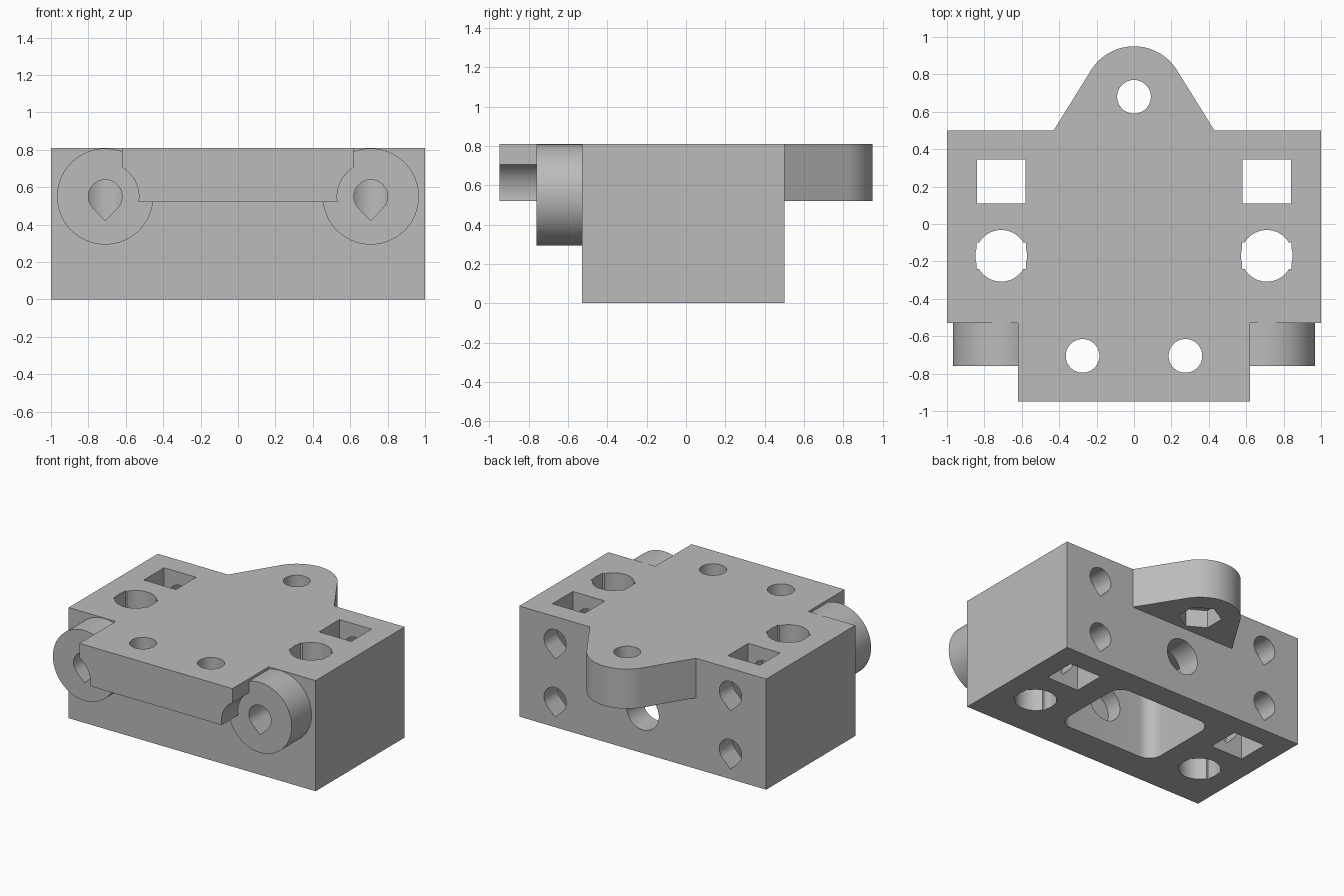
import bpy
import bmesh
from math import sin, cos, pi, radians, atan2, acos, hypot

cube = bpy.data.objects.get("Cube")
if cube:
    bpy.data.objects.remove(cube, do_unlink=True)

grey = bpy.data.materials.new("plain_grey")
grey.use_nodes = True
colour = (0.5, 0.5, 0.5, 1)
grey.diffuse_color = colour
grey.node_tree.nodes["Principled BSDF"].inputs["Base Color"].default_value = colour

TOP, SHELF = 0.81, 0.52          # top face and underside of the thin plates
FRONT, BACK = -0.53, 0.5         # body depth
SIDE = 0.71                      # x of the side bores
HOLE = 0.09                      # screw radius


# Outline helpers
def arc(cx, cy, r, start, end, steps):
    return [(cx + r * cos(start + (end - start) * i / steps),
             cy + r * sin(start + (end - start) * i / steps)) for i in range(steps + 1)]


def circle(cx, cy, r, sides=64, turn=0.0):
    return arc(cx, cy, r, turn, turn + 2 * pi, sides)[:-1]


def teardrop(cx, cy, r):
    return arc(cx, cy, r, -pi / 4, 5 * pi / 4, 36) + [(cx, cy - r * 2 ** 0.5)]


def rect(x0, x1, y0, y1):
    return [(x0, y0), (x1, y0), (x1, y1), (x0, y1)]


def round_rect(x0, x1, y0, y1, r):
    pts = []
    for i, (x, y) in enumerate(rect(x0 + r, x1 - r, y0 + r, y1 - r)):
        pts += arc(x, y, r, pi + i * pi / 2, pi + (i + 1) * pi / 2, 10)
    return pts


def prism(name, outline, axis, lo, hi):
    """Extrude a 2D outline along z (outline in x, y) or y (outline in x, z)."""
    bm = bmesh.new()
    place = (lambda u, v, w: (u, v, w)) if axis == "z" else (lambda u, v, w: (u, w, v))
    low = [bm.verts.new(place(u, v, lo)) for u, v in outline]
    high = [bm.verts.new(place(u, v, hi)) for u, v in outline]
    bm.faces.new(low)
    bm.faces.new(high)
    for i in range(len(low)):
        j = (i + 1) % len(low)
        bm.faces.new((low[i], low[j], high[j], high[i]))
    bmesh.ops.recalc_face_normals(bm, faces=bm.faces)
    mesh = bpy.data.meshes.new(name)
    bm.to_mesh(mesh)
    bm.free()
    mesh.materials.append(grey)
    obj = bpy.data.objects.new(name, mesh)
    bpy.context.collection.objects.link(obj)
    return obj


def carve(part, cuts):
    """Subtract each (outline, axis, lo, hi) prism from the part, then shade it."""
    bpy.ops.object.select_all(action="DESELECT")
    bpy.context.view_layer.objects.active = part
    part.select_set(True)
    for cut in cuts:
        cutter = prism("cutter", *cut)
        cutter.hide_render = True
        mod = part.modifiers.new("cut", "BOOLEAN")
        mod.operation, mod.solver, mod.object = "DIFFERENCE", "EXACT", cutter
        bpy.ops.object.modifier_apply(modifier=mod.name)
        bpy.data.objects.remove(cutter, do_unlink=True)
    bpy.ops.object.shade_smooth_by_angle(angle=radians(30))


def screw_and_nut(x, y):
    """Vertical screw hole with a hexagonal nut recess underneath."""
    return [(circle(x, y, HOLE), "z", 0.4, 1),
            (circle(x, y, 0.145, 6, pi / 6), "z", 0.4, SHELF + 0.13)]


# Body: open pocket below, rod bore, side shafts, nut slots and screw holes
cuts = [(round_rect(-0.4, 0.4, -0.3, 0.32, 0.1), "z", -0.1, 0.58),
        (circle(0, 0.3, 0.13), "y", -0.42, 0.6)]
for s in (-1, 1):
    x = s * SIDE
    cuts += [(rect(x - 0.13, x + 0.13, 0.11, 0.345), "z", -0.1, 1),
             (circle(x, -0.17, 0.138), "z", -0.1, 1),
             (rect(x - 0.133, x + 0.133, -0.24, -0.1), "z", -0.1, 1),
             (teardrop(x, 0.55, HOLE), "y", -0.6, -0.17)]
    cuts += [(teardrop(x, z, HOLE), "y", 0, 0.6) for z in (0.2, 0.625)]
carve(prism("body", rect(-1, 1, FRONT, BACK), "z", 0, TOP), cuts)

# Rear ear: rounded tip with straight flanks tangent to it
tip_y, tip_r, foot = 0.68, 0.27, 0.43
reach = hypot(foot, BACK - tip_y)
start = atan2(BACK - tip_y, foot) + acos(tip_r / reach)
ear = [(-foot, BACK), (foot, BACK)] + arc(0, tip_y, tip_r, start, pi - start, 32)
carve(prism("rear_ear", ear, "z", SHELF, TOP), screw_and_nut(0, tip_y))

# Front shelf: two screw holes, corners relieved in front of the pivots
cuts = screw_and_nut(-0.275, -0.705) + screw_and_nut(0.275, -0.705)
cuts += [(circle(s * SIDE, 0.55, 0.18), "y", -1.1, -0.76) for s in (-1, 1)]
carve(prism("front_shelf", rect(-0.62, 0.62, -0.95, FRONT), "z", SHELF, TOP), cuts)

# Pivot bosses on the front face
for s, name in ((-1, "right_pivot"), (1, "left_pivot")):
    boss = prism(name, circle(s * SIDE, 0.55, 0.257, 96), "y", -0.76, FRONT)
    carve(boss, [(teardrop(s * SIDE, 0.55, HOLE), "y", -0.9, -0.4)])
